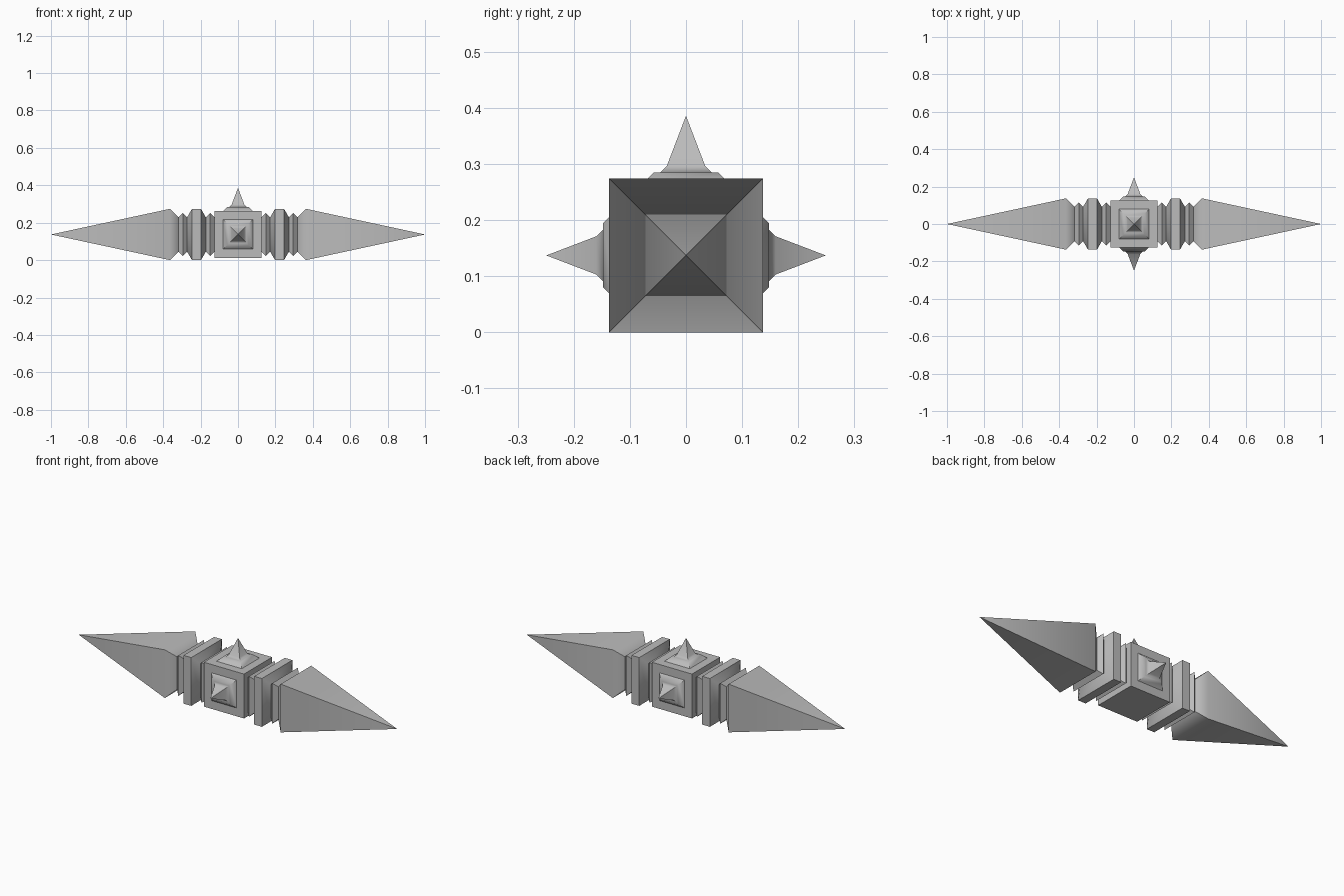
import bpy
import bmesh
import math
from mathutils import Matrix, Vector

if "Cube" in bpy.data.objects:
    bpy.data.objects.remove(bpy.data.objects["Cube"], do_unlink=True)

MID = 0.137   # height of the long axis
BLOCK = 0.126  # half size of the central block

stone = bpy.data.materials.new("grey_stone")
stone.use_nodes = True
stone.diffuse_color = (0.5, 0.5, 0.5, 1)
stone.node_tree.nodes["Principled BSDF"].inputs["Base Color"].default_value = (0.5, 0.5, 0.5, 1)


def finish(name, bm):
    bmesh.ops.recalc_face_normals(bm, faces=bm.faces)
    mesh = bpy.data.meshes.new(name)
    bm.to_mesh(mesh)
    bm.free()
    mesh.materials.append(stone)
    mesh.shade_smooth()
    mesh.set_sharp_from_angle(angle=math.radians(58))
    obj = bpy.data.objects.new(name, mesh)
    obj.location.z = MID
    bpy.context.collection.objects.link(obj)
    return obj


def square_sweep(name, profile, direction):
    """Square sections (distance, half width) stacked along a direction; zero width makes a tip."""
    bm = bmesh.new()
    turn = Vector((0, 0, 1)).rotation_difference(Vector(direction)).to_matrix()
    rings = []
    for dist, half in profile:
        corners = [(1, 1), (-1, 1), (-1, -1), (1, -1)] if half else [(0, 0)]
        rings.append([bm.verts.new(turn @ Vector((a * half, b * half, dist))) for a, b in corners])
    for low, high in zip(rings, rings[1:]):
        for i in range(4):
            j = (i + 1) % 4
            if len(high) == 1:
                bm.faces.new((low[i], low[j], high[0]))
            else:
                bm.faces.new((low[i], low[j], high[j], high[i]))
    # outward faces
    for f in bm.faces:
        f.normal_update()
    return finish(name, bm)


# Central block
bm = bmesh.new()
bmesh.ops.create_cube(bm, size=2 * BLOCK, matrix=Matrix.Identity(4))
finish("central_block", bm)

# Stepped spikes on the block
stud = [(BLOCK, 0.079), (0.148, 0.057), (0.148, 0.046), (0.16, 0.034), (0.249, 0)]
for name, direction in (("front", (0, -1, 0)), ("back", (0, 1, 0)), ("top", (0, 0, 1))):
    square_sweep(name + "_stud", stud, direction)

# Collars and long points on each arm
arm_parts = {
    "inner_ridge": [(BLOCK, 0.092), (0.149, 0.115), (0.172, 0.092)],
    "collar": [(0.172, 0.092), (0.198, 0.137), (0.246, 0.137), (0.272, 0.092)],
    "outer_ridge": [(0.272, 0.092), (0.295, 0.115), (0.318, 0.092)],
    "long_point": [(0.318, 0.092), (0.364, 0.137), (1.0, 0)],
}
for side, sign in (("left", 1), ("right", -1)):
    for part, profile in arm_parts.items():
        square_sweep(side + "_" + part, profile, (sign, 0, 0))
